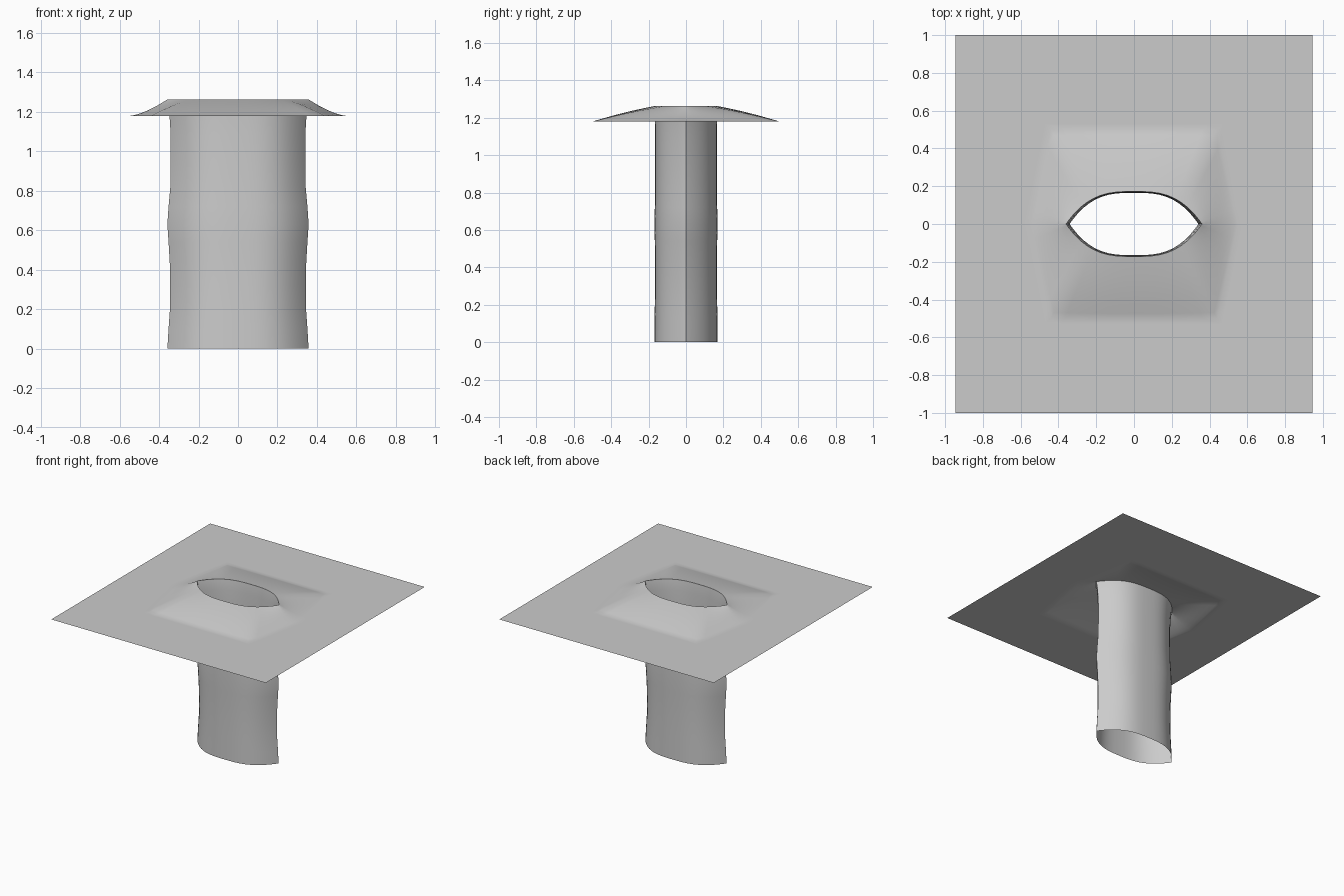
import bpy, bmesh, math

if "Cube" in bpy.data.objects:
    bpy.data.objects.remove(bpy.data.objects["Cube"])

N = 12          # segments per quarter outline
LIP_Z, SHEET_Z = 1.262, 1.18

grey = bpy.data.materials.new("plain grey")
grey.diffuse_color = (0.6, 0.6, 0.6, 1)
grey.use_nodes = True
grey.node_tree.nodes["Principled BSDF"].inputs["Base Color"].default_value = grey.diffuse_color


def mirror_quarter(q):
    """Turn a quarter outline (+x axis to +y axis) into a closed loop."""
    half = q + [(-x, y, z) for x, y, z in reversed(q[:-1])]
    return half + [(x, -y, z) for x, y, z in reversed(half[1:-1])]


def lens(width, depth, z):
    """Quarter of a pointed oval."""
    q = []
    for k in range(N + 1):
        f = 1 - (k / N) ** 1.7
        q.append((width * f, depth * (1 - f ** 3), z))
    return q


def block(side, corner_x, y, z):
    """Quarter of a block outline with its corner at the middle index."""
    q = []
    for k in range(N + 1):
        v = 2 * k / N
        if v <= 1:
            q.append((side + (corner_x - side) * v, y * v, z))
        else:
            q.append((corner_x * (2 - v), y, z))
    return q


def skin(name, quarters):
    """Bridge successive closed loops with quads."""
    bm = bmesh.new()
    loops = [[bm.verts.new(p) for p in mirror_quarter(q)] for q in quarters]
    for a, b in zip(loops, loops[1:]):
        for i in range(len(a)):
            j = (i + 1) % len(a)
            bm.faces.new((a[i], b[i], b[j], a[j]))
    mesh = bpy.data.meshes.new(name)
    bm.to_mesh(mesh)
    bm.free()
    mesh.materials.append(grey)
    ob = bpy.data.objects.new(name, mesh)
    bpy.context.collection.objects.link(ob)
    bpy.ops.object.select_all(action='DESELECT')
    ob.select_set(True)
    bpy.context.view_layer.objects.active = ob
    bpy.ops.object.shade_smooth_by_angle(angle=math.radians(40))
    return ob


# Open tube with a gently wavy width, listed from the lip down
tube_rows = [(LIP_Z, 0.36, 0.172), (1.23, 0.352, 0.169), (1.18, 0.347, 0.167),
             (1.08, 0.341, 0.165), (0.95, 0.341, 0.165), (0.82, 0.343, 0.165),
             (0.72, 0.352, 0.167), (0.63, 0.358, 0.168), (0.54, 0.352, 0.167),
             (0.44, 0.346, 0.166), (0.32, 0.344, 0.166), (0.2, 0.345, 0.167),
             (0.1, 0.352, 0.168), (0.0, 0.358, 0.169)]
skin("oval_tube", [lens(w, d, z) for z, w, d in tube_rows])

# Raised collar falling from the lip to the flat sheet
inner = lens(0.36, 0.172, LIP_Z)
outer = block(0.55, 0.44, 0.5, SHEET_Z)
rings = []
for s in (0, 0.08, 0.2, 0.35, 0.5, 0.65, 0.8, 0.92, 1):
    ring = []
    for k, (a, b) in enumerate(zip(inner, outer)):
        side = max(0, 1 - 2 * k / N)         # 1 at the tips, 0 past the corners
        power = 1.0 + 0.5 * side
        h = (1 - s) ** power + 0.06 * math.sin(math.pi * s) * (1 - side)
        ring.append((a[0] + (b[0] - a[0]) * s, a[1] + (b[1] - a[1]) * s,
                     SHEET_Z + (LIP_Z - SHEET_Z) * h))
    rings.append(ring)

# Flat square sheet around the collar
rings.append(block(0.58, 0.47, 0.53, SHEET_Z))
rings.append(block(0.62, 0.52, 0.58, SHEET_Z))
rings.append(block(0.945, 0.945, 1.0, SHEET_Z))
skin("sheet_with_collar", rings)
